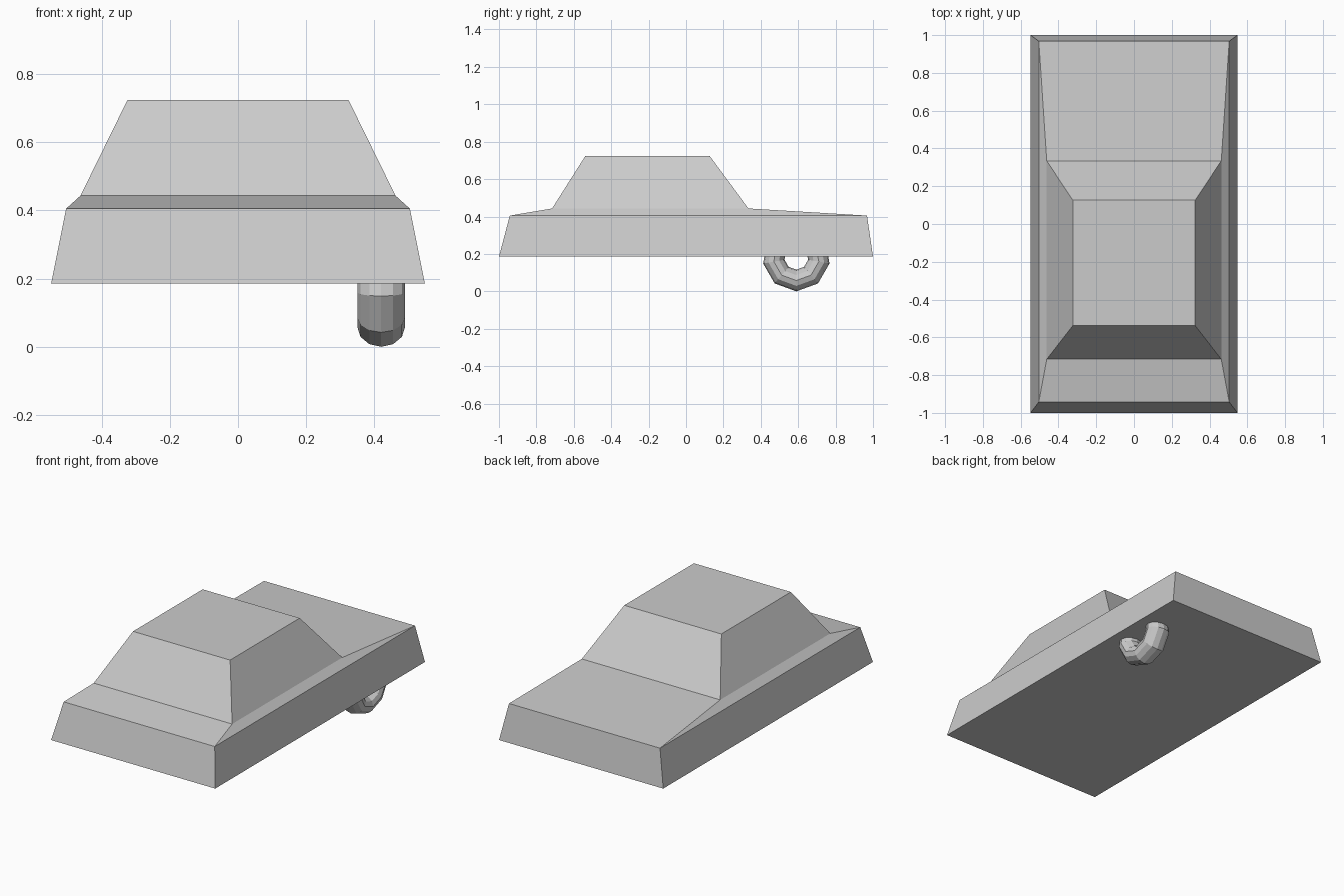
import bpy, bmesh, math
from mathutils import Vector

if "Cube" in bpy.data.objects:
    bpy.data.objects.remove(bpy.data.objects["Cube"])


def make_object(name, bm):
    bmesh.ops.recalc_face_normals(bm, faces=bm.faces)
    mesh = bpy.data.meshes.new(name)
    bm.to_mesh(mesh)
    bm.free()
    obj = bpy.data.objects.new(name, mesh)
    bpy.context.collection.objects.link(obj)
    return obj


def bridge(bm, a, b):
    n = len(a)
    for i in range(n):
        j = (i + 1) % n
        bm.faces.new((a[i], a[j], b[j], b[i]))


# Car body: stacked rectangles (z, half width, y front, y back)
levels = [
    (0.185, 0.548, -1.00, 1.00),
    (0.405, 0.504, -0.942, 0.968),
    (0.443, 0.462, -0.716, 0.334),
    (0.724, 0.324, -0.538, 0.126),
]
bm = bmesh.new()
rings = [[bm.verts.new(p) for p in ((-w, y0, z), (w, y0, z), (w, y1, z), (-w, y1, z))]
         for z, w, y0, y1 in levels]
for a, b in zip(rings, rings[1:]):
    bridge(bm, a, b)
bm.faces.new(rings[0])
bm.faces.new(rings[-1])
make_object("car_body", bm)

# Single wheel: nine-sided ring with an oval section, axle along x
SEGMENTS, SIDES = 9, 12
MAJOR, RADIAL, AXIAL = 0.122, 0.058, 0.07
centre = Vector((0.42, 0.59, 0.18))
bm = bmesh.new()
rings = []
for i in range(SEGMENTS):
    a = 2 * math.pi * i / SEGMENTS
    ring = []
    for k in range(SIDES):
        t = 2 * math.pi * k / SIDES
        r = MAJOR + RADIAL * math.cos(t)
        ring.append(bm.verts.new(centre + Vector(
            (AXIAL * math.sin(t), r * math.sin(a), -r * math.cos(a)))))
    rings.append(ring)
for i in range(SEGMENTS):
    bridge(bm, rings[i], rings[(i + 1) % SEGMENTS])
make_object("wheel", bm)
